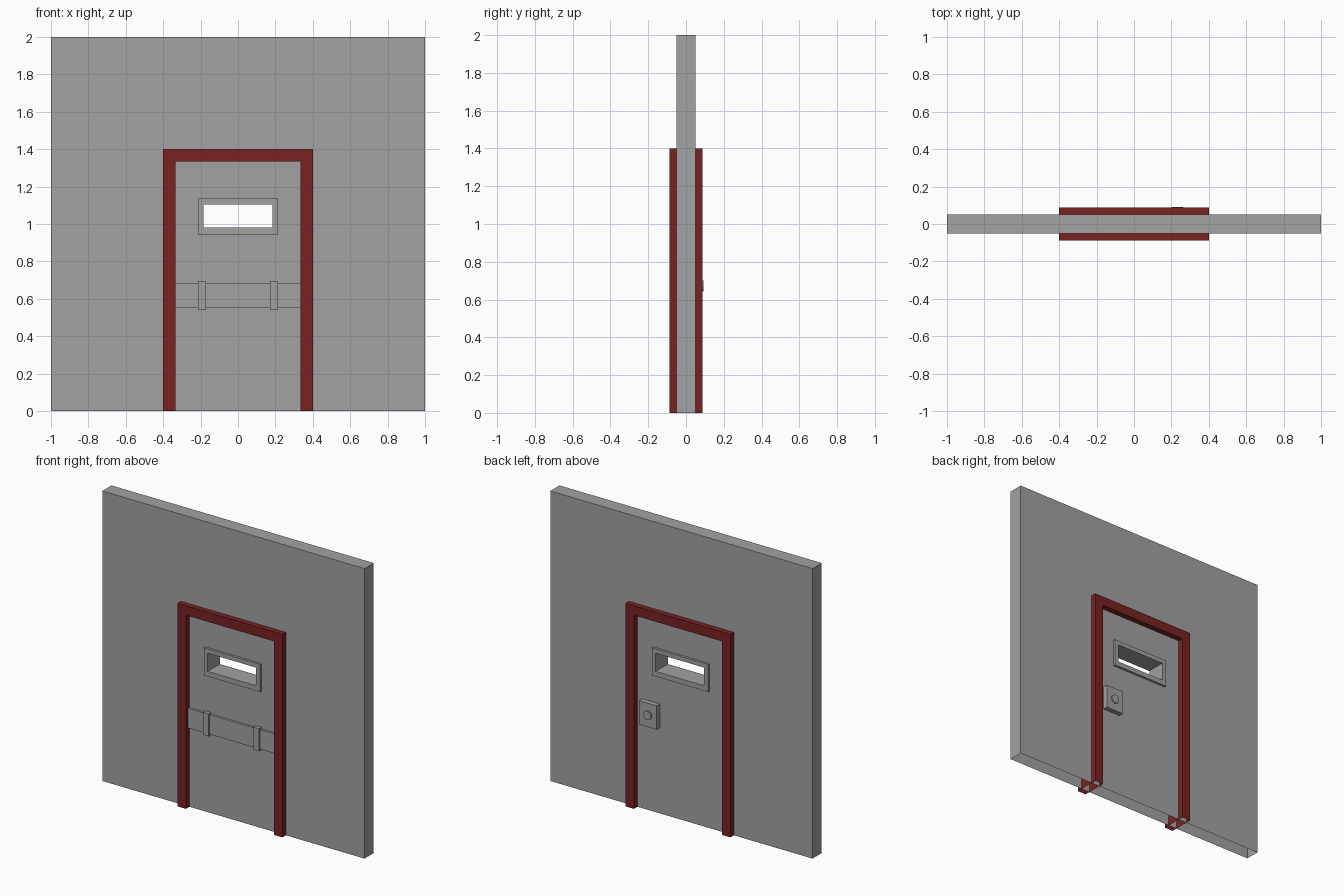
import bpy, bmesh
from mathutils import Matrix

if "Cube" in bpy.data.objects:
    bpy.data.objects.remove(bpy.data.objects["Cube"], do_unlink=True)


def make_material(name, rgb):
    mat = bpy.data.materials.new(name)
    mat.use_nodes = True
    mat.diffuse_color = (*rgb, 1)
    mat.node_tree.nodes["Principled BSDF"].inputs["Base Color"].default_value = (*rgb, 1)
    return mat


GREY = make_material("concrete grey", (0.36, 0.36, 0.36))
RED = make_material("dark red", (0.19, 0.0165, 0.0165))


def finish(name, bm, mat):
    bmesh.ops.recalc_face_normals(bm, faces=bm.faces)
    mesh = bpy.data.meshes.new(name)
    bm.to_mesh(mesh)
    bm.free()
    mesh.materials.append(mat)
    obj = bpy.data.objects.new(name, mesh)
    bpy.context.collection.objects.link(obj)
    return obj


def box(name, x, y, z, mat=GREY):
    """Box spanning the given (low, high) ranges."""
    bm = bmesh.new()
    bmesh.ops.create_cube(bm, size=1)
    for v in bm.verts:
        v.co = [r[0] if c < 0 else r[1] for c, r in zip(v.co, (x, y, z))]
    return finish(name, bm, mat)


def open_bottom(obj):
    """Remove the faces resting on the ground, leaving a hollow shell."""
    bm = bmesh.new()
    bm.from_mesh(obj.data)
    low = [f for f in bm.faces if all(abs(v.co.z) < 1e-4 for v in f.verts)]
    bmesh.ops.delete(bm, geom=low, context="FACES")
    bm.to_mesh(obj.data)
    bm.free()


def cut(obj, cutter):
    mod = obj.modifiers.new("opening", "BOOLEAN")
    mod.object = cutter
    mod.solver = "EXACT"
    bpy.context.view_layer.update()
    mesh = bpy.data.meshes.new_from_object(obj.evaluated_get(bpy.context.evaluated_depsgraph_get()))
    obj.modifiers.clear()
    obj.data = mesh


WALL = 0.05      # half thickness of the wall
TRIM = 0.088     # half depth of the door frame

# Wall and window surround, both pierced by the viewing slot
wall = box("wall", (-1, 1), (-WALL, WALL), (0, 2))
surround = box("window_surround", (-0.215, 0.215), (-0.066, 0.066), (0.945, 1.135))
slot = box("window_cutter", (-0.185, 0.185), (-0.3, 0.3), (0.98, 1.105))
for part in (wall, surround):
    cut(part, slot)
bpy.data.objects.remove(slot, do_unlink=True)
open_bottom(wall)

# Door frame: an arch profile extruded through the wall
outer, inner, top, lintel = 0.4, 0.335, 1.4, 1.335
profile = [(-outer, 0), (-outer, top), (outer, top), (outer, 0),
           (inner, 0), (inner, lintel), (-inner, lintel), (-inner, 0)]
bm = bmesh.new()
face = bm.faces.new([bm.verts.new((x, -TRIM, z)) for x, z in profile])
ext = bmesh.ops.extrude_face_region(bm, geom=[face], use_keep_orig=True)
for v in ext["geom"]:
    if isinstance(v, bmesh.types.BMVert):
        v.co.y = TRIM
open_bottom(finish("door_frame", bm, RED))

# Barricade bar with its two brackets on the front
box("door_bar", (-inner, inner), (-0.066, -WALL), (0.55, 0.685))
for side, s in (("left", 1), ("right", -1)):
    box(side + "_bar_bracket", sorted((s * 0.17, s * 0.215)), (-0.076, -WALL), (0.54, 0.695))

# Lock housing and round knob on the back
box("lock_housing", (0.165, 0.3), (WALL, 0.084), (0.59, 0.755))
bm = bmesh.new()
bmesh.ops.create_cone(bm, cap_ends=True, segments=24, radius1=0.03, radius2=0.03, depth=0.02,
                      matrix=Matrix.Translation((0.232, 0.082, 0.672)) @ Matrix.Rotation(1.5708, 4, "X"))
knob = finish("lock_knob", bm, GREY)
bpy.ops.object.select_all(action="DESELECT")
knob.select_set(True)
bpy.context.view_layer.objects.active = knob
bpy.ops.object.shade_smooth_by_angle()
